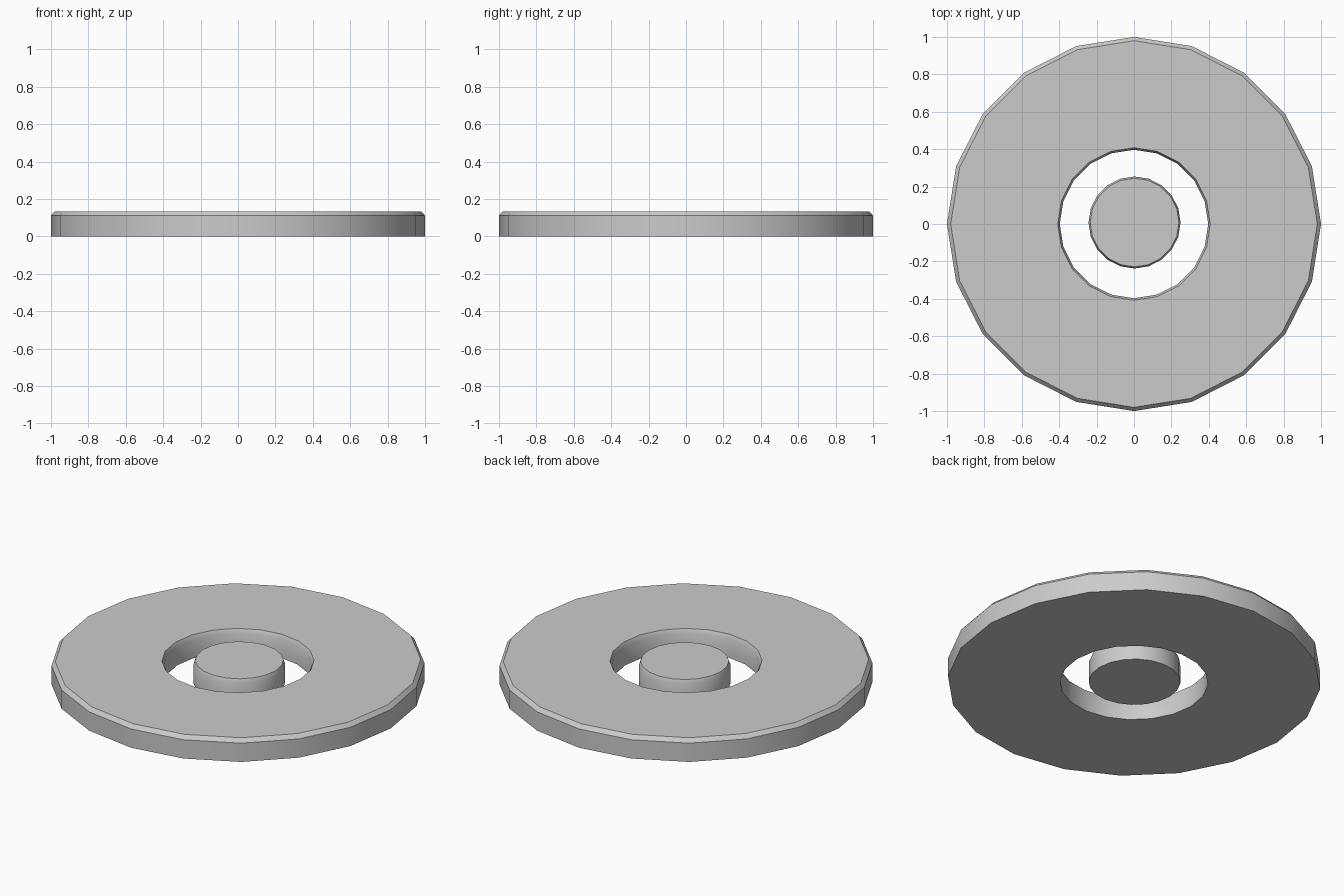
import bpy, bmesh
from math import cos, sin, tau, radians

if "Cube" in bpy.data.objects:
    bpy.data.objects.remove(bpy.data.objects["Cube"])

SIDES = 20
TOP, SHOULDER = 0.134, 0.111


def finish(bm, name):
    bmesh.ops.recalc_face_normals(bm, faces=bm.faces)
    mesh = bpy.data.meshes.new(name)
    bm.to_mesh(mesh)
    bm.free()
    obj = bpy.data.objects.new(name, mesh)
    bpy.context.collection.objects.link(obj)
    bpy.ops.object.select_all(action='DESELECT')
    obj.select_set(True)
    bpy.context.view_layer.objects.active = obj
    bpy.ops.object.shade_smooth_by_angle(angle=radians(30))
    return obj


def lathe(name, profile, closed, center=(0, 0)):
    """Turn (radius, z) points into rings; open profiles get end caps."""
    bm = bmesh.new()
    rings = [[bm.verts.new((center[0] + r * cos(tau * i / SIDES),
                            center[1] + r * sin(tau * i / SIDES), z))
              for i in range(SIDES)] for r, z in profile]
    pairs = list(zip(rings, rings[1:]))
    if closed:
        pairs.append((rings[-1], rings[0]))
    else:
        bm.faces.new(rings[0])
        bm.faces.new(rings[-1])
    for a, b in pairs:
        for i in range(SIDES):
            j = (i + 1) % SIDES
            bm.faces.new((a[i], a[j], b[j], b[i]))
    return finish(bm, name)


# Outer ring with chamfered upper rims
lathe("outer_ring", [(1.0, 0), (1.0, SHOULDER), (0.98, TOP),
                     (0.408, TOP), (0.397, SHOULDER), (0.397, 0)], True)

# Loose disc, slightly off centre in the hole
lathe("center_disc", [(0.246, 0), (0.246, SHOULDER), (0.237, TOP)],
      False, (0.003, 0.008))
